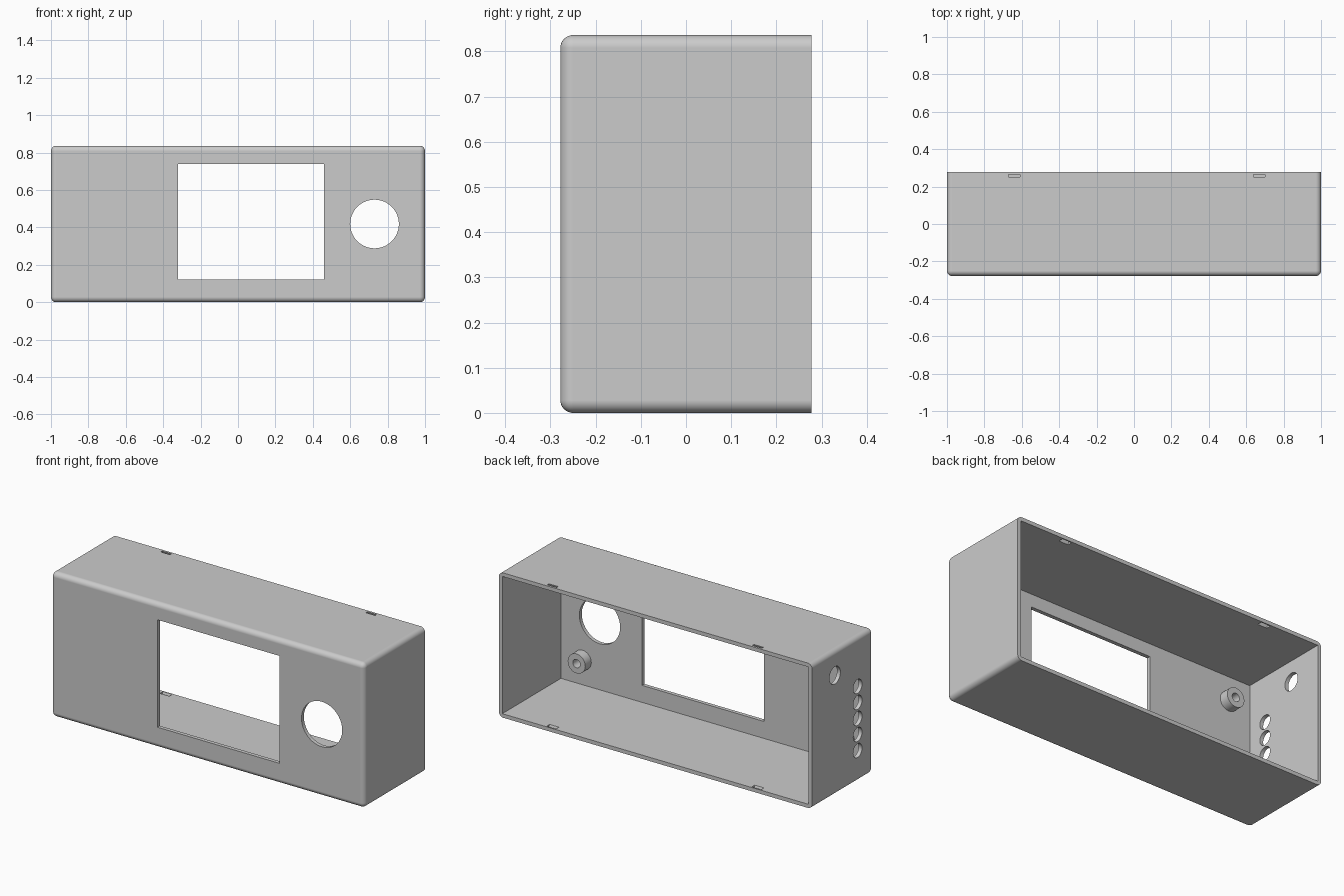
import bpy, bmesh, math
from mathutils import Matrix, Vector

cube = bpy.data.objects.get("Cube")
if cube:
    bpy.data.objects.remove(cube, do_unlink=True)

W, D, H = 2.0, 0.556, 0.836      # outer size
T, R = 0.022, 0.028              # wall thickness, edge radius
FRONT, BACK = -D / 2, D / 2

grey = bpy.data.materials.new("plain grey")
grey.use_nodes = True
COLOUR = (0.6, 0.6, 0.6, 1)
grey.diffuse_color = COLOUR
grey.node_tree.nodes["Principled BSDF"].inputs["Base Color"].default_value = COLOUR


def make(name, bm):
    bmesh.ops.recalc_face_normals(bm, faces=bm.faces)
    mesh = bpy.data.meshes.new(name)
    bm.to_mesh(mesh)
    bm.free()
    mesh.materials.append(grey)
    obj = bpy.data.objects.new(name, mesh)
    bpy.context.collection.objects.link(obj)
    return obj


def box_bm(lo, hi):
    bm = bmesh.new()
    lo, hi = Vector(lo), Vector(hi)
    bmesh.ops.create_cube(bm, size=1, matrix=Matrix.Translation((lo + hi) / 2)
                          @ Matrix.Diagonal((*(hi - lo), 1)))
    return bm


def cylinder(name, centre, radius, length, axis, sides=48):
    bm = bmesh.new()
    turn = Matrix.Rotation(math.pi / 2, 4, "X" if axis == "Y" else "Y")
    bmesh.ops.create_cone(bm, cap_ends=True, segments=sides, radius1=radius,
                          radius2=radius, depth=length,
                          matrix=Matrix.Translation(centre) @ turn)
    return make(name, bm)


def cut(obj, cutters):
    bpy.context.view_layer.objects.active = obj
    for c in cutters:
        mod = obj.modifiers.new("cut", "BOOLEAN")
        mod.operation, mod.solver, mod.object = "DIFFERENCE", "EXACT", c
        bpy.ops.object.modifier_apply(modifier=mod.name)
        bpy.data.objects.remove(c, do_unlink=True)


def smooth(obj):
    bpy.ops.object.select_all(action="DESELECT")
    obj.select_set(True)
    bpy.context.view_layer.objects.active = obj
    bpy.ops.object.shade_smooth_by_angle(angle=math.radians(30))
    obj.modifiers.new("flat panels", "WEIGHTED_NORMAL").keep_sharp = True


def clip_slot(x, z_inner, z_outer):
    # Catch slot that narrows towards the outside
    y, half = 0.258, 0.03
    bm = box_bm((x - half, y - 0.014, min(z_inner, z_outer)),
                (x + half, y + 0.014, max(z_inner, z_outer)))
    for v in bm.verts:
        if abs(v.co.z - z_outer) < 0.001:
            v.co.y = y + (v.co.y - y) * 0.45
    return make("slot_cutter", bm)


# Case body, rounded on every edge except the open back rim
bm = box_bm((-W / 2, FRONT, 0), (W / 2, BACK, H))
edges = [e for e in bm.edges if any(v.co.y < 0 for v in e.verts)]
bmesh.ops.bevel(bm, geom=edges, offset=R, segments=8, profile=0.5, affect="EDGES")
case = make("case_shell", bm)

cutters = [
    make("cavity_cutter", box_bm((-W / 2 + T, FRONT + T, T),
                                 (W / 2 - T, BACK + 0.1, H - T))),
    make("window_cutter", box_bm((-0.32, FRONT - 0.1, 0.12),
                                 (0.46, FRONT + 0.1, 0.74))),
    cylinder("knob_cutter", (0.73, FRONT, 0.418), 0.13, 0.2, "Y", 64),
    cylinder("socket_cutter", (-W / 2, 0.07, 0.693), 0.05, 0.2, "X"),
]
# Row of small side holes
for i in range(5):
    cutters.append(cylinder("side_hole_cutter", (-W / 2, -0.137, 0.18 + i * 0.0925),
                            0.04, 0.2, "X"))
# Catch slots: through the top, blind in the floor
for x in (-0.64, 0.67):
    cutters.append(clip_slot(x, H - T - 0.002, H + 0.002))
    cutters.append(clip_slot(x, T + 0.002, 0.004))
cut(case, cutters)
smooth(case)

# Screw posts inside the front wall
POST = 0.055
for x, side in ((0.84, "left"), (-0.84, "right")):
    for z, level in ((0.165, "lower"), (H - 0.165, "upper")):
        base = FRONT + T
        post = cylinder(f"{level}_{side}_screw_post",
                        (x, base + POST / 2 - 0.002, z), 0.056, POST + 0.004, "Y")
        cut(post, [cylinder("screw_cutter", (x, base + POST / 2 + 0.005, z),
                            0.024, POST + 0.008, "Y", 32)])
        smooth(post)
